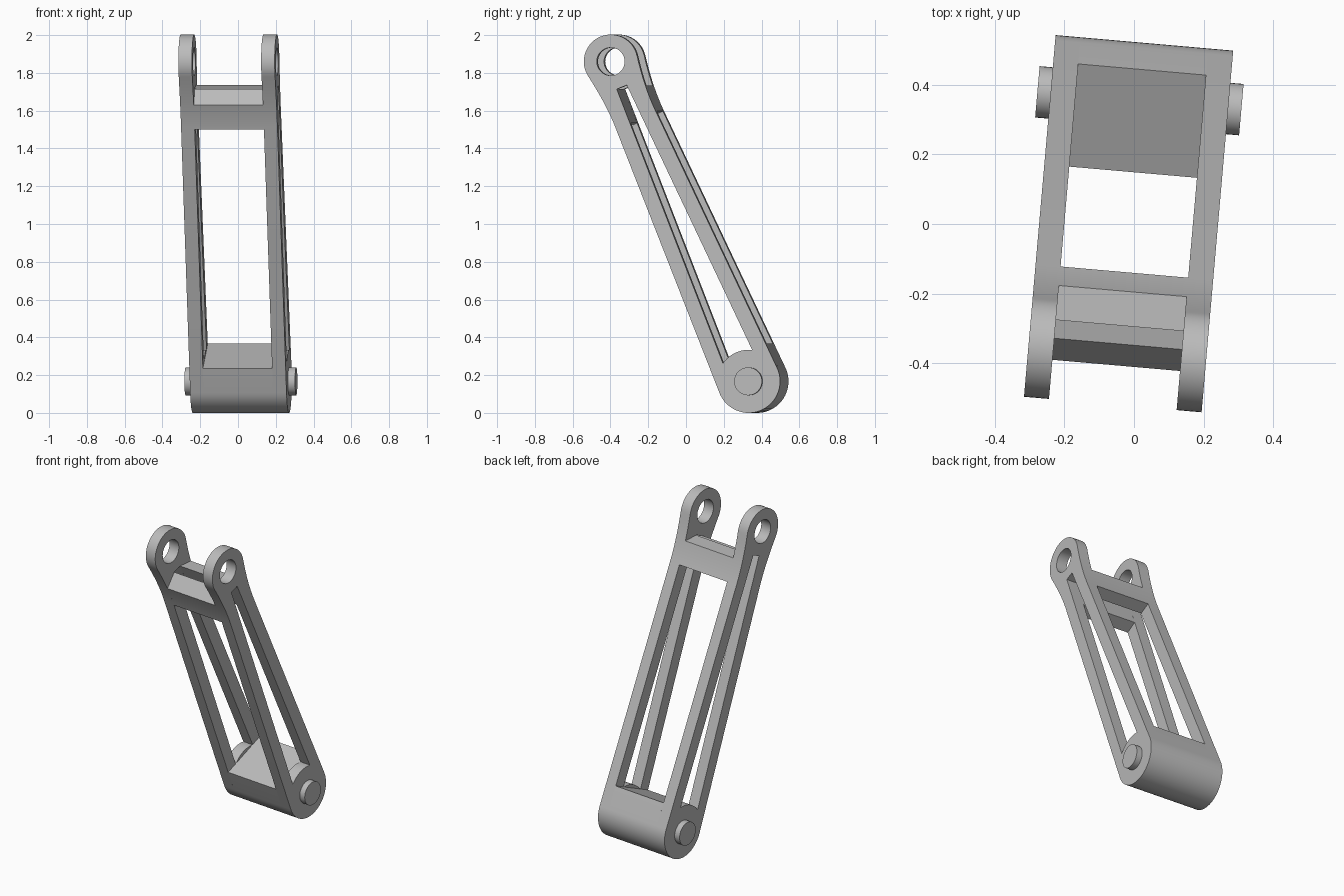
import bpy, bmesh
from math import radians, cos, sin
from mathutils import Matrix

cube = bpy.data.objects.get("Cube")
if cube:
    bpy.data.objects.remove(cube, do_unlink=True)

grey = bpy.data.materials.new("plain grey")
grey.use_nodes = True
COLOUR = (0.5, 0.5, 0.5, 1)
grey.diffuse_color = COLOUR
grey.node_tree.nodes["Principled BSDF"].inputs["Base Color"].default_value = COLOUR

# Profiles are drawn in (y, z) and extruded along x; the whole link is turned slightly
HALF, WALL, PIN = 0.256, 0.072, 0.038
PLACE = (Matrix.Rotation(radians(-5), 4, "Z") @ Matrix.Translation((-0.0155, 0, 0))
         @ Matrix(((0, 0, 1, 0), (1, 0, 0, 0), (0, 1, 0, 0), (0, 0, 0, 1))))
LOW, LOW_R = (0.354, 0.167), 0.167
TOP, TOP_R = (-0.379, 1.86), 0.143
HOLE_R = 0.074


def arc(centre, r, a0, a1, n=24):
    angles = [radians(a0 + (a1 - a0) * i / n) for i in range(n + 1)]
    return [(centre[0] + r * cos(a), centre[1] + r * sin(a)) for a in angles]


def bend(pts, t0=0, t1=1, n=12):
    out = []
    for i in range(n + 1):
        t = t0 + (t1 - t0) * i / n
        w = ((1 - t) ** 2, 2 * t * (1 - t), t * t)
        out.append(tuple(sum(k * p[c] for k, p in zip(w, pts)) for c in (0, 1)))
    return out


def plate(name, loops, x0, x1):
    """Extrude closed loops (outline first, then holes) from x0 to x1."""
    curve = bpy.data.curves.new(name, "CURVE")
    curve.dimensions, curve.fill_mode = "2D", "BOTH"
    curve.extrude = (x1 - x0) / 2
    for loop in loops:
        spline = curve.splines.new("POLY")
        spline.points.add(len(loop) - 1)
        for point, (y, z) in zip(spline.points, loop):
            point.co = (y, z, 0, 1)
        spline.use_cyclic_u = True
    temp = bpy.data.objects.new(name + "_curve", curve)
    bpy.context.collection.objects.link(temp)
    bpy.context.view_layer.update()
    graph = bpy.context.evaluated_depsgraph_get()
    mesh = bpy.data.meshes.new_from_object(temp.evaluated_get(graph))
    bpy.data.objects.remove(temp, do_unlink=True)
    bm = bmesh.new()
    bm.from_mesh(mesh)
    bmesh.ops.remove_doubles(bm, verts=bm.verts, dist=1e-5)
    bmesh.ops.recalc_face_normals(bm, faces=bm.faces)
    bm.transform(PLACE @ Matrix.Translation((0, 0, (x0 + x1) / 2)))
    bm.to_mesh(mesh)
    bm.free()
    mesh.materials.clear()
    mesh.materials.append(grey)
    obj = bpy.data.objects.new(name, mesh)
    bpy.context.collection.objects.link(obj)
    bpy.ops.object.select_all(action="DESELECT")
    obj.select_set(True)
    bpy.context.view_layer.objects.active = obj
    bpy.ops.object.shade_smooth_by_angle(angle=radians(25))


# Side wall: round foot, tapering arm, round ear with hole and long slot
back_bend = [(-0.14, 1.597), (-0.2, 1.722), (-0.239, 1.89)]
front_bend = [(-0.496, 1.778), (-0.395, 1.62), (-0.35, 1.5)]
outline = (arc(LOW, LOW_R, 201.5, 385.4, 32) + bend(back_bend)
           + arc(TOP, TOP_R, 12, 215, 32)[1:-1] + bend(front_bend))
slot_front, slot_back = (-0.347, 1.714), (-0.294, 1.735)
slot = arc(LOW, LOW_R, 83.5, 145, 12) + [slot_front, slot_back]
hole = arc(TOP, HOLE_R, 0, 350, 35)
inner = HALF - WALL
for name, x0, x1 in (("left_wall", inner, HALF), ("right_wall", -HALF, -inner)):
    plate(name, [outline, slot, hole], x0, x1)

# Foot block between the walls
foot = arc(LOW, LOW_R, 201.5, 385.4, 32) + [(0.444, 0.367), (0.148, 0.235)]
plate("foot_block", [foot], -inner, inner)

# Upper crossbar, split in two by the slot
front_bar = bend(front_bend, 0.5, 1) + [(-0.278, 1.535), slot_front]
plate("front_crossbar", [front_bar], -inner, inner)
back_bar = bend(back_bend, 0, 0.5) + [slot_back, (-0.211, 1.565)]
plate("back_crossbar", [back_bar], -inner, inner)

# Pivot pins on both sides of the foot
pin = arc(LOW, HOLE_R, 0, 350, 35)
plate("left_pin", [pin], HALF, HALF + PIN)
plate("right_pin", [pin], -HALF - PIN, -HALF)
